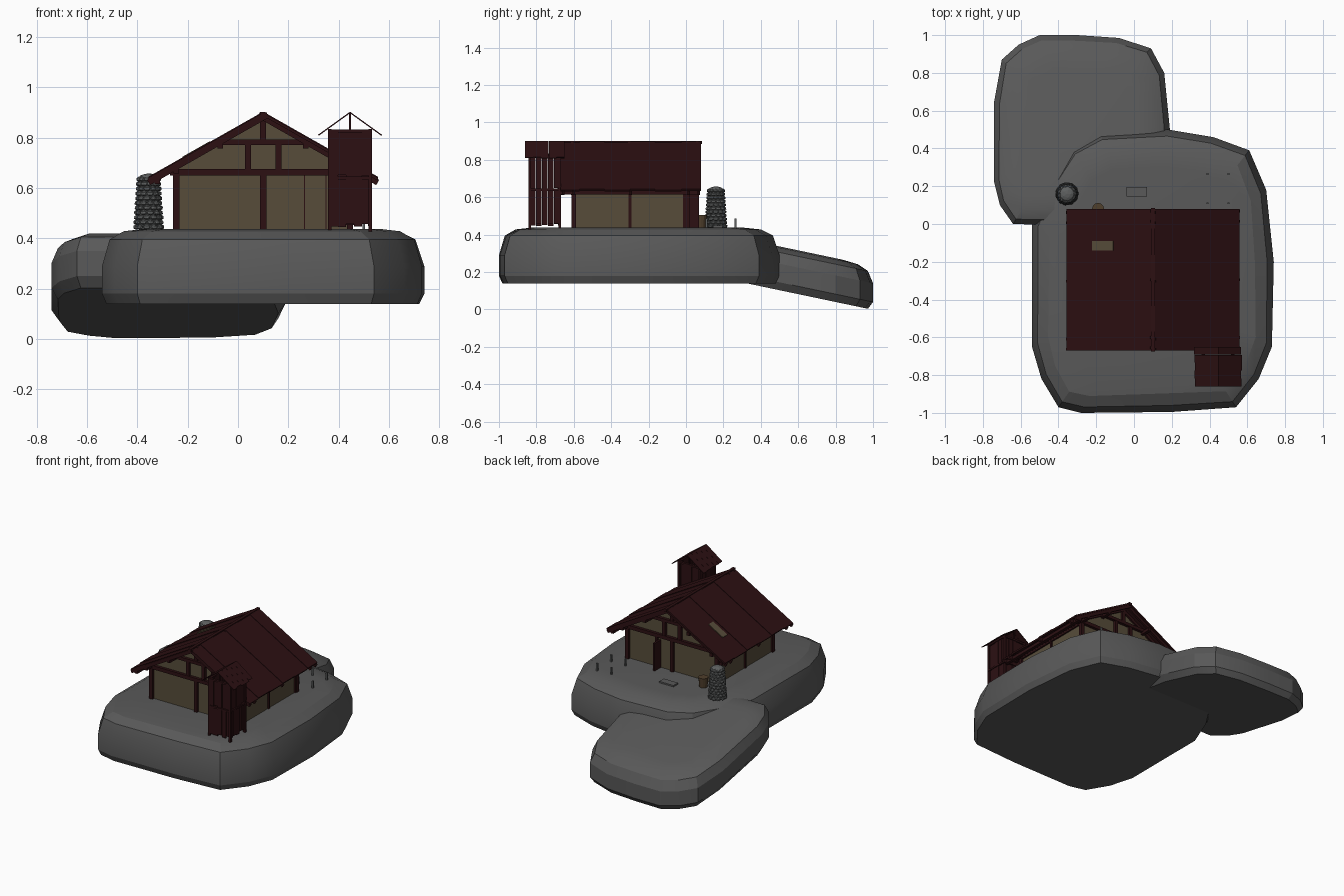
import bpy, bmesh, math, random
from mathutils import Vector, Matrix

random.seed(4)
if "Cube" in bpy.data.objects:
    bpy.data.objects.remove(bpy.data.objects["Cube"])


def material(name, rgb):
    m = bpy.data.materials.new(name)
    m.use_nodes = True
    m.diffuse_color = (*rgb, 1)
    m.node_tree.nodes["Principled BSDF"].inputs["Base Color"].default_value = (*rgb, 1)
    return m


ROCK = material("grey rock", (0.1, 0.1, 0.1))
STONE = material("cairn stone", (0.11, 0.115, 0.115))
WOOD = material("dark red wood", (0.025, 0.005, 0.006))
PLASTER = material("tan plaster", (0.095, 0.073, 0.042))
WICKER = material("brown wicker", (0.08, 0.05, 0.025))


def finish(name, bm, mat, smooth=False):
    bmesh.ops.recalc_face_normals(bm, faces=bm.faces)
    me = bpy.data.meshes.new(name)
    bm.to_mesh(me)
    bm.free()
    ob = bpy.data.objects.new(name, me)
    bpy.context.collection.objects.link(ob)
    me.materials.append(mat)
    if smooth:
        bpy.ops.object.select_all(action='DESELECT')
        ob.select_set(True)
        bpy.context.view_layer.objects.active = ob
        bpy.ops.object.shade_smooth_by_angle(angle=math.radians(22))
    return ob


def beams(name, mat, parts):
    """Join square beams, each given as (start, end, width, thickness)."""
    bm = bmesh.new()
    for p, q, w, t in parts:
        p, q = Vector(p), Vector(q)
        d = (q - p).normalized()
        side = Vector((1, 0, 0)) if abs(d.y) > 0.9 else Vector((0, 1, 0))
        side = (side - d * side.dot(d)).normalized()
        n = d.cross(side)
        m = Matrix((side * w, n * t, d * (q - p).length)).transposed().to_4x4()
        m.translation = (p + q) / 2
        bmesh.ops.create_cube(bm, size=1, matrix=m)
    return finish(name, bm, mat)


def slab(name, outline, profile, slope=0):
    """Loft an outline through (height, inset) steps, sloping down along y."""
    bm = bmesh.new()
    c = sum((Vector(p) for p in outline), Vector((0, 0))) / len(outline)
    rings = []
    for z, inset in profile:
        ring = []
        for p in outline:
            v = Vector(p) - c
            v = c + v * (1 - inset / v.length)
            ring.append(bm.verts.new((v.x, v.y, z - slope * v.y)))
        rings.append(ring)
    for a, b in zip(rings, rings[1:]):
        for i in range(len(a)):
            j = (i + 1) % len(a)
            bm.faces.new((a[i], a[j], b[j], b[i]))
    bm.faces.new(rings[0])
    bm.faces.new(rings[-1])
    return finish(name, bm, ROCK, True)


# Ground slabs
slab("main_rock",
     [(-.4, -.97), (-.28, -1), (.2, -.995), (.54, -.97), (.66, -.82), (.73, -.65),
      (.74, -.2), (.7, .18), (.61, .39), (.42, .46), (.18, .5), (-.18, .48),
      (-.33, .4), (-.45, .22), (-.54, 0), (-.54, -.65), (-.49, -.82)],
     [(.14, .02), (.18, 0), (.29, 0), (.395, .035), (.428, .1), (.438, .2)])
slab("lower_rock",
     [(-.64, 0), (-.2, -.01), (.08, .02), (.16, .2), (.19, .5), (.16, .8), (.09, .93),
      (-.08, .985), (-.3, 1), (-.5, 1), (-.61, .95), (-.7, .87), (-.74, .65),
      (-.74, .22), (-.71, .1)],
     [(.208, .03), (.25, 0), (.35, 0), (.41, .03), (.435, .09), (.442, .18)], .21)

# Hut dimensions
CX, HALF, FRONT, BACK, GROUND = .1, .345, -.595, 0, .435
RIDGE, SLOPE, EAVE = .893, .567, .455


def roof_z(x):
    return RIDGE - SLOPE * abs(x - CX)


# Plastered body with gables
bm = bmesh.new()
ends = []
for y in (FRONT, BACK):
    ends.append([bm.verts.new((x, y, z)) for x, z in (
        (CX - HALF, GROUND), (CX + HALF, GROUND), (CX + HALF, roof_z(CX + HALF) - .01),
        (CX, RIDGE - .01), (CX - HALF, roof_z(CX - HALF) - .01))])
for ring in ends:
    bm.faces.new(ring)
for i in range(5):
    j = (i + 1) % 5
    bm.faces.new((ends[0][i], ends[0][j], ends[1][j], ends[1][i]))
finish("hut_walls", bm, PLASTER)

# Timber frame on both gables
for label, y in (("front", FRONT - .005), ("back", BACK + .005)):
    parts = [((x, y, GROUND), (x, y, .66), .025, .025) for x in (CX - HALF, CX, CX + HALF)]
    parts += [((x, y, .66), (x, y, .79), .025, .024) for x in (CX - .06, CX + .06)]
    parts += [((CX, y, .78), (CX, y, .89), .025, .024),
              ((CX - .37, y, .663), (CX + .37, y, .663), .03, .025),
              ((CX - .18, y, .782), (CX + .18, y, .782), .03, .022)]
    beams(label + "_gable_frame", WOOD, parts)

# Posts and sills along the long walls
parts = []
for s in (-1, 1):
    x = CX + s * HALF
    parts += [((x, y, GROUND), (x, y, .68), .016, .016) for y in (-.3, -.008)]
    parts.append(((x, FRONT, .66), (x, BACK, .66), .02, .025))
beams("side_wall_frame", WOOD, parts)

# Rafters crossing at the ridge, purlins with ends showing
parts = []
for y in (-.66, FRONT - .01, -.3, BACK + .01, .065):
    for s in (-1, 1):
        top = (CX - s * .018, y + s * .004, RIDGE + .018 * SLOPE - .012)
        parts.append((top, (CX + s * EAVE, y + s * .004, RIDGE - SLOPE * EAVE - .013), .014, .024))
beams("rafters", WOOD, parts)
parts = [((CX, -.675, RIDGE), (CX, .085, RIDGE), .02, .018)]
for s in (-1, 1):
    for off in (.17, HALF, .42):
        x = CX + s * off
        parts.append(((x, -.668, roof_z(x) - .028), (x, .076, roof_z(x) - .028), .022, .022))
beams("ridge_and_purlins", WOOD, parts)

# Roof panels running from ridge to eave
seams = (-.67, -.57, -.435, -.3, -.165, -.025, .08)
parts = []
for s in (-1, 1):
    for i, (a, b) in enumerate(zip(seams, seams[1:])):
        lift = .004 * (i % 2)
        y = (a + b) / 2
        parts.append(((CX, y, RIDGE + lift),
                      (CX + s * EAVE, y, roof_z(CX + EAVE) + lift), b - a, .011))
beams("roof_panels", WOOD, parts)
beams("roof_gap", PLASTER, [((-.22, -.115, roof_z(-.22) + .009),
                             (-.11, -.115, roof_z(-.11) + .009), .05, .007)])

# Doors: seams on the front, an ajar door at the back
beams("front_door_seams", WOOD, [((x, FRONT, GROUND), (x, FRONT, .65), .006, .004)
                                 for x in (.265, .35)])
beams("back_door", WOOD, [((.2, .035, GROUND), (.2, .035, .63), .07, .014),
                          ((.22, .006, GROUND), (.22, .006, .65), .02, .016)])
beams("back_step", ROCK, [((-.04, .17, .442), (.07, .17, .442), .05, .012)])

# Tower: corner posts, planked sides, floor and open gabled roof
TX, TY, TR = .445, -.755, .08
parts = [((TX + sx * TR, TY + sy * TR, .428), (TX + sx * TR, TY + sy * TR, .835), .014, .014)
         for sx in (-1, 1) for sy in (-1, 1)]
parts += [((TX, TY + sy * TR, .82), (TX, TY + sy * TR, .9), .007, .007) for sy in (-1, 1)]
for s in (-1, 1):
    for z in (.64, .827):
        parts += [((TX - TR, TY + s * TR, z), (TX + TR, TY + s * TR, z), .016, .012),
                  ((TX + s * TR, TY - TR, z), (TX + s * TR, TY + TR, z), .016, .012)]
beams("tower_frame", WOOD, parts)
parts = []
for s in (-1, 1):
    for i in range(5):
        u = (i - 2) * .032
        for low, high in ((.452, .638), (.644, .826)):
            z = low + random.uniform(-.008, .008)
            jut = s * (TR - random.uniform(0, .008))
            parts += [((TX + u, TY + jut, z), (TX + u, TY + jut, high), .008, .031),
                      ((TX + jut, TY + u, z), (TX + jut, TY + u, high), .031, .008)]
beams("tower_planks", WOOD, parts)
parts = []
for s in (-1, 1):
    for i in range(5):
        y = TY + (i - 2) * .042
        reach = .127 - random.uniform(0, .01)
        parts.append(((TX, y, .9), (TX + s * reach, y, .9 - reach * .72), .041, .005))
beams("tower_roof", WOOD, parts)

# Cairn of stacked stones
bm = bmesh.new()
KX, KY = -.355, .16
bmesh.ops.create_cone(bm, cap_ends=True, segments=12, radius1=.05, radius2=.038, depth=.205,
                      matrix=Matrix.Translation((KX, KY, .54)))
for level in range(11):
    r = .052 - .0013 * level
    for i in range(11):
        a = (i + level % 2 / 2) * math.tau / 11
        m = Matrix.Translation((KX + r * math.cos(a), KY + r * math.sin(a), .445 + level * .019))
        m = m @ Matrix.Rotation(a + random.uniform(-.3, .3), 4, 'Z')
        m = m @ Matrix.Diagonal((.011, .016, .011, 1))
        bmesh.ops.create_icosphere(bm, subdivisions=1, radius=1, matrix=m)
bmesh.ops.create_icosphere(bm, subdivisions=2, radius=1, matrix=Matrix.Translation((KX, KY, .64))
                           @ Matrix.Diagonal((.04, .04, .018, 1)))
finish("stone_cairn", bm, STONE)

# Basket and drying pegs
bm = bmesh.new()
bmesh.ops.create_cone(bm, cap_ends=True, segments=12, radius1=.026, radius2=.032, depth=.07,
                      matrix=Matrix.Translation((-.19, .08, .47)))
finish("basket", bm, WICKER, True)
beams("pegs", STONE, [((x, y, .42), (x, y, .487), .01, .01)
                      for x in (.39, .5) for y in (.11, .265)])
